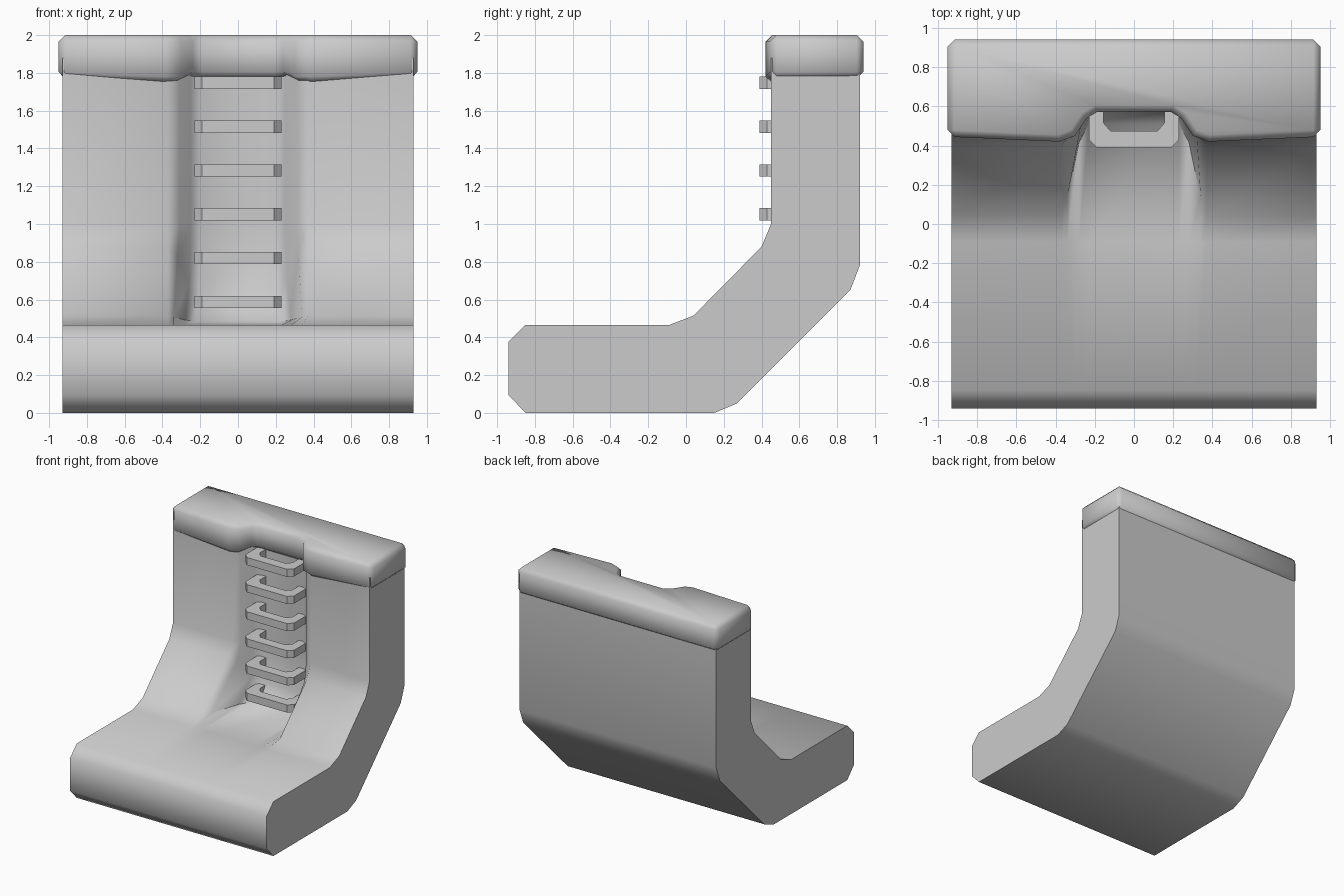
import bpy
import bmesh
from math import radians

cube = bpy.data.objects.get("Cube")
if cube:
    bpy.data.objects.remove(cube, do_unlink=True)

grey = bpy.data.materials.new("light_grey")
grey.use_nodes = True
grey.diffuse_color = (0.6, 0.6, 0.6, 1)
grey.node_tree.nodes["Principled BSDF"].inputs["Base Color"].default_value = (0.6, 0.6, 0.6, 1)


def finish(name, bm, angle=None, bevel=0):
    bmesh.ops.recalc_face_normals(bm, faces=bm.faces)
    mesh = bpy.data.meshes.new(name)
    bm.to_mesh(mesh)
    bm.free()
    mesh.materials.append(grey)
    obj = bpy.data.objects.new(name, mesh)
    bpy.context.collection.objects.link(obj)
    bpy.ops.object.select_all(action="DESELECT")
    obj.select_set(True)
    bpy.context.view_layer.objects.active = obj
    if bevel:
        mod = obj.modifiers.new("rounded_edges", "BEVEL")
        mod.width = bevel
        mod.segments = 1
        mod.limit_method = "ANGLE"
        mod.angle_limit = radians(65)
        bpy.ops.object.modifier_apply(modifier=mod.name)
    if angle:
        bpy.ops.object.shade_smooth_by_angle(angle=radians(angle))
    return obj


def mirrored(half):
    """Complete an outline given from its right end to its middle."""
    return half + [(-x, y) for x, y in reversed(half)]


def prism(outline, low, high):
    bm = bmesh.new()
    base = bm.faces.new([bm.verts.new((x, y, low)) for x, y in outline])
    top = bmesh.ops.extrude_face_region(bm, geom=[base])["geom"]
    for v in top:
        if isinstance(v, bmesh.types.BMVert):
            v.co.z = high
    return bm


# Wall and foot: side profile (y, z), and the same front line inside the recess
back = [(-0.85, 0.465), (-0.94, 0.375), (-0.94, 0.095), (-0.85, 0), (0.15, 0),
        (0.27, 0.05), (0.87, 0.65), (0.92, 0.78), (0.92, 1.88)]
front = [(0.45, 1.88), (0.45, 1.0), (0.40, 0.88), (0.04, 0.515), (-0.09, 0.465)]
recess = [(0.60, 1.88), (0.60, 1.0), (0.60, 0.64), (0.51, 0.485), (-0.09, 0.465)]
flare = [0, 0, 0.01, 0.03, 0.03]

# Columns across the width: x and how deep the recess is there
half = [(0.93, 0), (0.37, 0), (0.31, 0.2), (0.25, 0.8), (0.20, 1)]
columns = half + [(-x, d) for x, d in reversed(half)]

bm = bmesh.new()
rings = []
for x, depth in columns:
    ring = [bm.verts.new((x, y, z)) for y, z in back]
    for (y0, z0), (y1, z1), extra in zip(front, recess, flare):
        shift = extra * (1 if x > 0 else -1) * (1 if depth else 0)
        ring.append(bm.verts.new((x + shift, y0 + (y1 - y0) * depth, z0 + (z1 - z0) * depth)))
    rings.append(ring)
for a, b in zip(rings, rings[1:]):
    for i in range(len(a)):
        j = (i + 1) % len(a)
        bm.faces.new((a[i], a[j], b[j], b[i]))
bm.faces.new(rings[0])
bm.faces.new(rings[-1])
finish("wall_and_foot", bm, 60)

# Coping along the top, notched over the recess
coping = mirrored([(0.95, 0.94), (0.95, 0.445), (0.38, 0.42), (0.30, 0.45),
                   (0.24, 0.54), (0.19, 0.57)])
bm = prism(coping, 1.77, 2.0)
for v in bm.verts:
    if v.co.z < 1.9 and v.co.y < 0.5 and 0.2 < abs(v.co.x) < 0.5:
        v.co.z -= 0.025
finish("coping", bm, 60, bevel=0.035)

# Ladder rungs, bent like staples
staple = mirrored([(0.23, 0.63), (0.23, 0.43), (0.19, 0.39)])
staple += mirrored([(-0.155, 0.63), (-0.155, 0.515), (-0.12, 0.475)])
for n in range(6):
    top = 0.62 + n * 0.232
    finish(f"ladder_rung_{n + 1}", prism(staple, top - 0.065, top))
